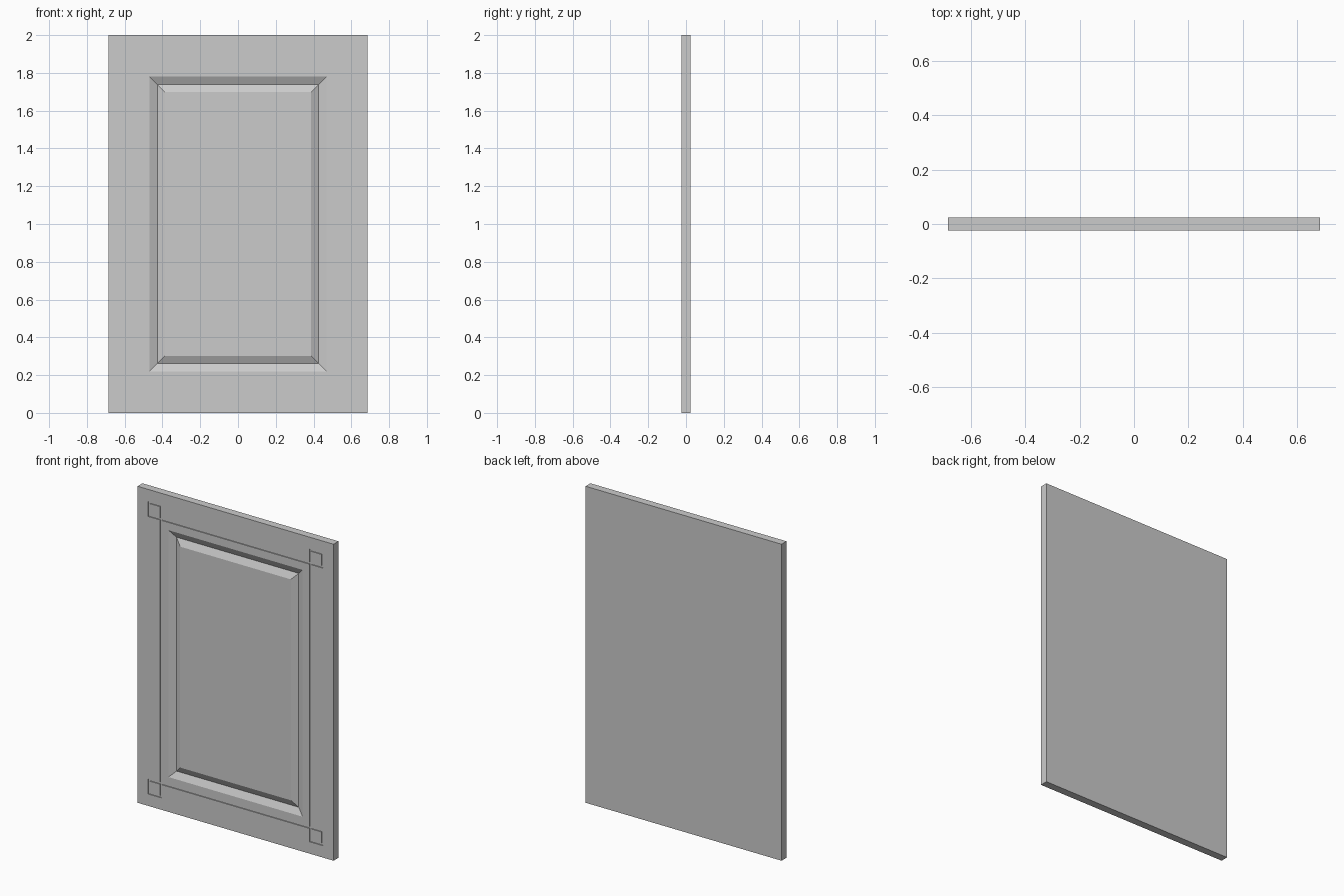
import bpy, bmesh

if "Cube" in bpy.data.objects:
    bpy.data.objects.remove(bpy.data.objects["Cube"])

HX, T = 0.685, 0.0245      # half width, half thickness
W, DEPTH = 0.012, 0.006    # thin groove width and depth


def finish(name, bm):
    bmesh.ops.recalc_face_normals(bm, faces=bm.faces[:])
    me = bpy.data.meshes.new(name)
    bm.to_mesh(me)
    bm.free()
    ob = bpy.data.objects.new(name, me)
    bpy.context.collection.objects.link(ob)
    return ob


# Door slab with bevelled centre panel: rectangles (half width, bottom margin, y) lofted back to front
bm = bmesh.new()
rings = []
for hx, m, y in [(HX, 0, T), (HX, 0, -T), (0.469, 0.22, -T),
                 (0.427, 0.261, -T + 0.021), (0.387, 0.302, -T)]:
    rings.append([bm.verts.new((x, y, z)) for x, z in
                  ((-hx, m), (hx, m), (hx, 2 - m), (-hx, 2 - m))])
for a, b in zip(rings, rings[1:]):
    for i in range(4):
        j = (i + 1) % 4
        bm.faces.new((a[i], a[j], b[j], b[i]))
bm.faces.new(rings[0])
bm.faces.new(rings[-1])
door = finish("door_panel", bm)

# Thin groove lines: a crossing frame with a small square at every corner
X0, X1, Z0, Z1 = 0.516, 0.612, 0.075, 0.171
strips = []
for s in (-1, 1):
    def zz(z):
        return z if s < 0 else 2 - z
    strips.append((-X1, X1, zz(Z1), zz(Z1 - W)))              # long rail line
    strips.append((s * X0, s * (X0 + W), Z0, 2 - Z0))         # long stile line
    for sx in (-1, 1):
        strips.append((sx * X0, sx * X1, zz(Z0), zz(Z0 + W)))         # square, outer rail side
        strips.append((sx * (X1 - W), sx * X1, zz(Z0), zz(Z1)))       # square, outer stile side

bm = bmesh.new()
for xa, xb, za, zb in strips:
    box = bmesh.ops.create_cube(bm, size=1)["verts"]
    bmesh.ops.scale(bm, vec=(abs(xb - xa), 0.02 + DEPTH, abs(zb - za)), verts=box)
    bmesh.ops.translate(bm, vec=((xa + xb) / 2, -T + (DEPTH - 0.02) / 2, (za + zb) / 2), verts=box)
cutter = finish("groove_cutter", bm)
cutter.hide_render = True
cutter.display_type = 'WIRE'

# Carve the grooves
mod = door.modifiers.new("grooves", 'BOOLEAN')
mod.operation = 'DIFFERENCE'
mod.solver = 'EXACT'
mod.use_self = True
mod.object = cutter
